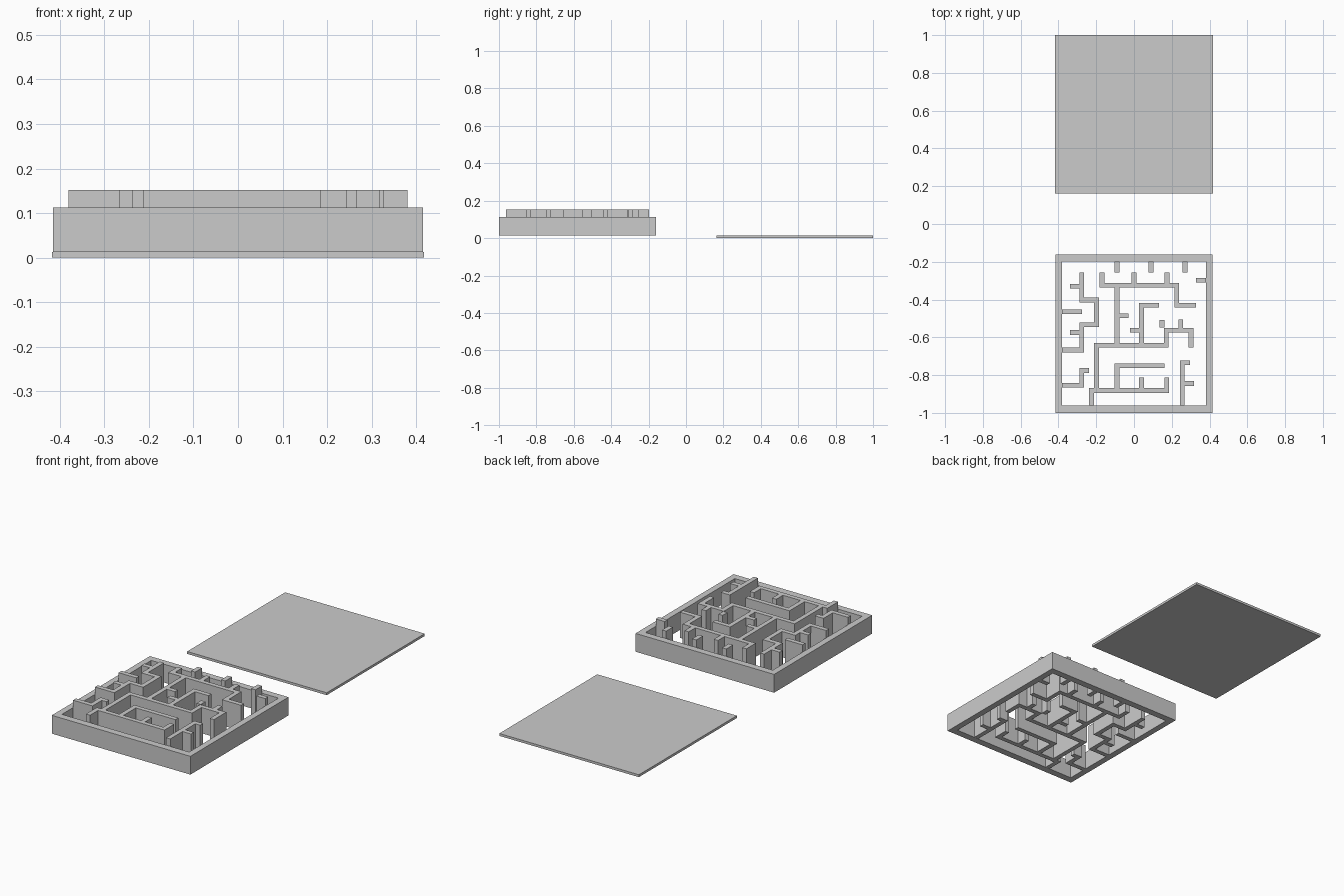
import bpy, bmesh

if "Cube" in bpy.data.objects:
    bpy.data.objects.remove(bpy.data.objects["Cube"])

H = 0.0125          # half thickness of a maze wall
BASE = 0.013        # underside of the maze
FRAME_TOP, WALL_TOP = 0.112, 0.152


def extruded_plan(name, rects, z0, z1):
    """Merge overlapping plan rectangles (x0, y0, x1, y1) into one clean solid."""
    xs = sorted({round(r[i], 4) for r in rects for i in (0, 2)})
    ys = sorted({round(r[i], 4) for r in rects for i in (1, 3)})
    bm = bmesh.new()
    grid = {}

    def vert(i, j):
        if (i, j) not in grid:
            grid[i, j] = bm.verts.new((xs[i], ys[j], z0))
        return grid[i, j]

    for i in range(len(xs) - 1):
        for j in range(len(ys) - 1):
            cx, cy = (xs[i] + xs[i + 1]) / 2, (ys[j] + ys[j + 1]) / 2
            if any(r[0] < cx < r[2] and r[1] < cy < r[3] for r in rects):
                bm.faces.new([vert(i, j), vert(i + 1, j), vert(i + 1, j + 1), vert(i, j + 1)])
    top = bmesh.ops.extrude_face_region(bm, geom=bm.faces[:], use_keep_orig=True)
    for v in [g for g in top["geom"] if isinstance(g, bmesh.types.BMVert)]:
        v.co.z = z1
    bmesh.ops.recalc_face_normals(bm, faces=bm.faces[:])
    bmesh.ops.dissolve_limit(bm, angle_limit=0.01, verts=bm.verts[:], edges=bm.edges[:])
    bmesh.ops.recalc_face_normals(bm, faces=bm.faces[:])
    me = bpy.data.meshes.new(name)
    bm.to_mesh(me)
    bm.free()
    ob = bpy.data.objects.new(name, me)
    bpy.context.collection.objects.link(ob)
    return ob


def wall_rects(path):
    """Turn a centreline path into one rectangle per straight run."""
    return [(min(a[0], b[0]) - H, min(a[1], b[1]) - H,
             max(a[0], b[0]) + H, max(a[1], b[1]) + H)
            for a, b in zip(path, path[1:])]


# flat lid lying behind the maze
extruded_plan("lid", [(-0.418, 0.162, 0.418, 1.0)], 0, BASE)

# outer frame
X, XI = 0.415, 0.381
extruded_plan("frame", [(-X, -1.0, X, -0.962), (-X, -0.198, X, -0.161),
                        (-X, -1.0, -XI, -0.161), (XI, -1.0, X, -0.161)], BASE, FRAME_TOP)

# maze wall centrelines
L, R, T, B = -0.3685, 0.3685, -0.211, -0.949
paths = [
    # stubs on the frame
    [(-0.09, T), (-0.09, -0.243)], [(0.09, T), (0.09, -0.243)], [(0.27, T), (0.27, -0.243)],
    [(R, -0.298), (0.34, -0.298)], [(L, -0.464), (-0.288, -0.464)],
    # left winding wall
    [(-0.277, -0.268), (-0.277, -0.402), (-0.198, -0.402), (-0.198, -0.534),
     (-0.277, -0.534), (-0.277, -0.667), (L, -0.667)],
    [(-0.326, -0.33), (-0.277, -0.33)], [(-0.326, -0.574), (-0.277, -0.574)],
    [(L, -0.854), (-0.277, -0.854), (-0.277, -0.775), (-0.25, -0.775)],
    # upper comb
    [(-0.17, -0.268), (-0.17, -0.324), (0.226, -0.324), (0.226, -0.43), (0.315, -0.43)],
    [(0, -0.268), (0, -0.324)], [(0.175, -0.268), (0.175, -0.324)],
    [(-0.09, -0.324), (-0.09, -0.642)], [(-0.09, -0.486), (-0.041, -0.486)],
    # middle walls
    [(0.04, -0.642), (0.04, -0.43), (0.12, -0.43)], [(-0.009, -0.563), (0.04, -0.563)],
    [(-0.198, -0.881), (-0.198, -0.642), (0.171, -0.642), (0.171, -0.562),
     (0.302, -0.562), (0.302, -0.642)],
    [(0.148, -0.52), (0.148, -0.535)], [(0.247, -0.517), (0.247, -0.562)],
    # lower walls
    [(-0.225, B), (-0.225, -0.881), (0.173, -0.881), (0.173, -0.824)],
    [(-0.09, -0.881), (-0.09, -0.751), (0.148, -0.751)], [(0.04, -0.881), (0.04, -0.824)],
    [(0.255, B), (0.255, -0.734), (0.284, -0.734)], [(0.255, -0.844), (0.305, -0.844)],
]
extruded_plan("maze_walls", [r for p in paths for r in wall_rects(p)], BASE, WALL_TOP)
